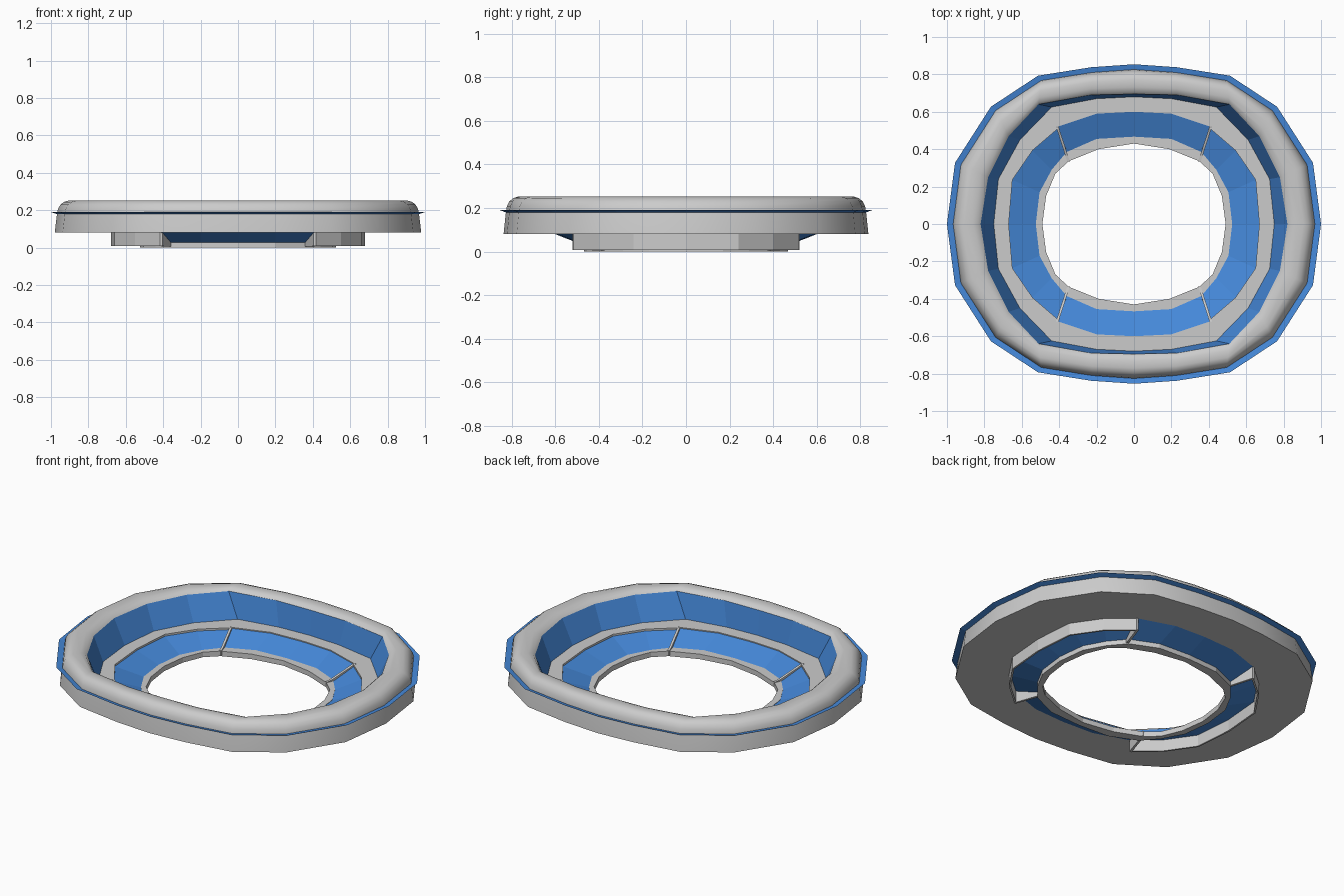
import bpy, bmesh, math

if "Cube" in bpy.data.objects:
    bpy.data.objects.remove(bpy.data.objects["Cube"])

blue = bpy.data.materials.new("blue")
blue.diffuse_color = (0.06, 0.25, 0.70, 1)
blue.use_nodes = True
blue.node_tree.nodes["Principled BSDF"].inputs["Base Color"].default_value = blue.diffuse_color

# Quarter outlines (from +x round to +y); mirrored into 20-sided ovals
FLANGE = [(1.0, 0), (.957, .327), (.765, .627), (.513, .793), (.23, .838), (0, .854)]
RIM_IN = [(.82, 0), (.78, .25), (.67, .47), (.51, .64), (.23, .69), (0, .695)]
LEDGE_OUT = [(.75, 0), (.725, .24), (.61, .45), (.44, .625), (.2, .67), (0, .68)]
LEDGE_IN = [(.68, 0), (.66, .24), (.55, .40), (.41, .52), (.2, .59), (0, .60)]
LIP_OUT = [(.525, 0), (.505, .17), (.44, .29), (.36, .385), (.2, .455), (0, .467)]
LIP_IN = [(.49, 0), (.47, .15), (.42, .27), (.35, .335), (.19, .40), (0, .43)]


def oval(q):
    half = q + [(-x, y) for x, y in reversed(q[:-1])]
    return half + [(x, -y) for x, y in reversed(half[1:-1])]


def blend(a, b, t):
    return [(p[0] + (r[0] - p[0]) * t, p[1] + (r[1] - p[1]) * t) for p, r in zip(a, b)]


def scaled(q, s):
    return [(x * s, y * s) for x, y in q]


def finish(name, bm, mat=None):
    bmesh.ops.recalc_face_normals(bm, faces=bm.faces)
    me = bpy.data.meshes.new(name)
    bm.to_mesh(me)
    bm.free()
    ob = bpy.data.objects.new(name, me)
    bpy.context.collection.objects.link(ob)
    if mat:
        me.materials.append(mat)
    return ob


def loft(name, levels, mat=None, closed=False):
    """Skin a stack of (quarter outline, z) ovals."""
    bm = bmesh.new()
    rings = [[bm.verts.new((x, y, z)) for x, y in oval(q)] for q, z in levels]
    if closed:
        rings.append(rings[0])
    for a, b in zip(rings, rings[1:]):
        n = len(a)
        for i in range(n):
            j = (i + 1) % n
            bm.faces.new((a[i], a[j], b[j], b[i]))
    return finish(name, bm, mat)


# Outer rim: flat underside, sloping wall, rounded top
wall = scaled(FLANGE, .967)
rim = loft("outer_rim", [
    (LEDGE_OUT, .08), (scaled(FLANGE, .98), .08), (wall, .185),
    (scaled(FLANGE, .962), .208), (blend(wall, RIM_IN, .12), .23),
    (blend(wall, RIM_IN, .25), .245), (blend(wall, RIM_IN, .42), .252),
    (blend(wall, RIM_IN, .72), .25), (blend(wall, RIM_IN, .9), .243), (RIM_IN, .23)])
bpy.context.view_layer.objects.active = rim
rim.select_set(True)
bpy.ops.object.shade_smooth_by_angle(angle=math.radians(35))

# Thin blue flange around the rim
loft("rim_flange", [(scaled(FLANGE, .955), .176), (FLANGE, .19), (scaled(FLANGE, .955), .182)], blue)

# Blue bowl wall, grey ledge, blue funnel and grey lip
loft("bowl_wall", [(RIM_IN, .23), (LEDGE_OUT, .084)], blue)
loft("ledge", [(LEDGE_OUT, .08), (LEDGE_OUT, .086), (LEDGE_IN, .086), (LEDGE_IN, .08)], closed=True)
loft("funnel", [(LEDGE_IN, .08), (LIP_OUT, .028)], blue)
loft("inner_lip", [(LIP_OUT, 0), (LIP_OUT, .03), (LIP_IN, .03), (LIP_IN, 0)], closed=True)

# Curved skirt walls below the ledge at both sides
for side, s in (("right", 1), ("left", -1)):
    q = LEDGE_IN[:4]
    path = [(x, -y) for x, y in reversed(q[1:])] + q
    bm = bmesh.new()
    rows = [[bm.verts.new((s * x * k, y * k, z)) for k, z in
             ((1, .008), (1, .088), (.985, .088), (.985, .008))] for x, y in path]
    for a, b in zip(rows, rows[1:]):
        for i in range(4):
            j = (i + 1) % 4
            bm.faces.new((a[i], a[j], b[j], b[i]))
    bm.faces.new(rows[0])
    bm.faces.new(rows[-1])
    finish(side + "_skirt", bm)

# Four radial fins closing the skirt ends
for sx in (1, -1):
    for sy in (1, -1):
        bm = bmesh.new()
        prof = [(.41, .52, .008), (.41, .52, .09), (.36, .365, .038), (.35, .335, .034), (.35, .335, .004)]
        sides = [[bm.verts.new((sx * (x + d), sy * y, z)) for x, y, z in prof] for d in (-.007, .007)]
        a, b = sides
        bm.faces.new(a)
        bm.faces.new(b)
        for i in range(5):
            j = (i + 1) % 5
            bm.faces.new((a[i], a[j], b[j], b[i]))
        finish("fin", bm)
